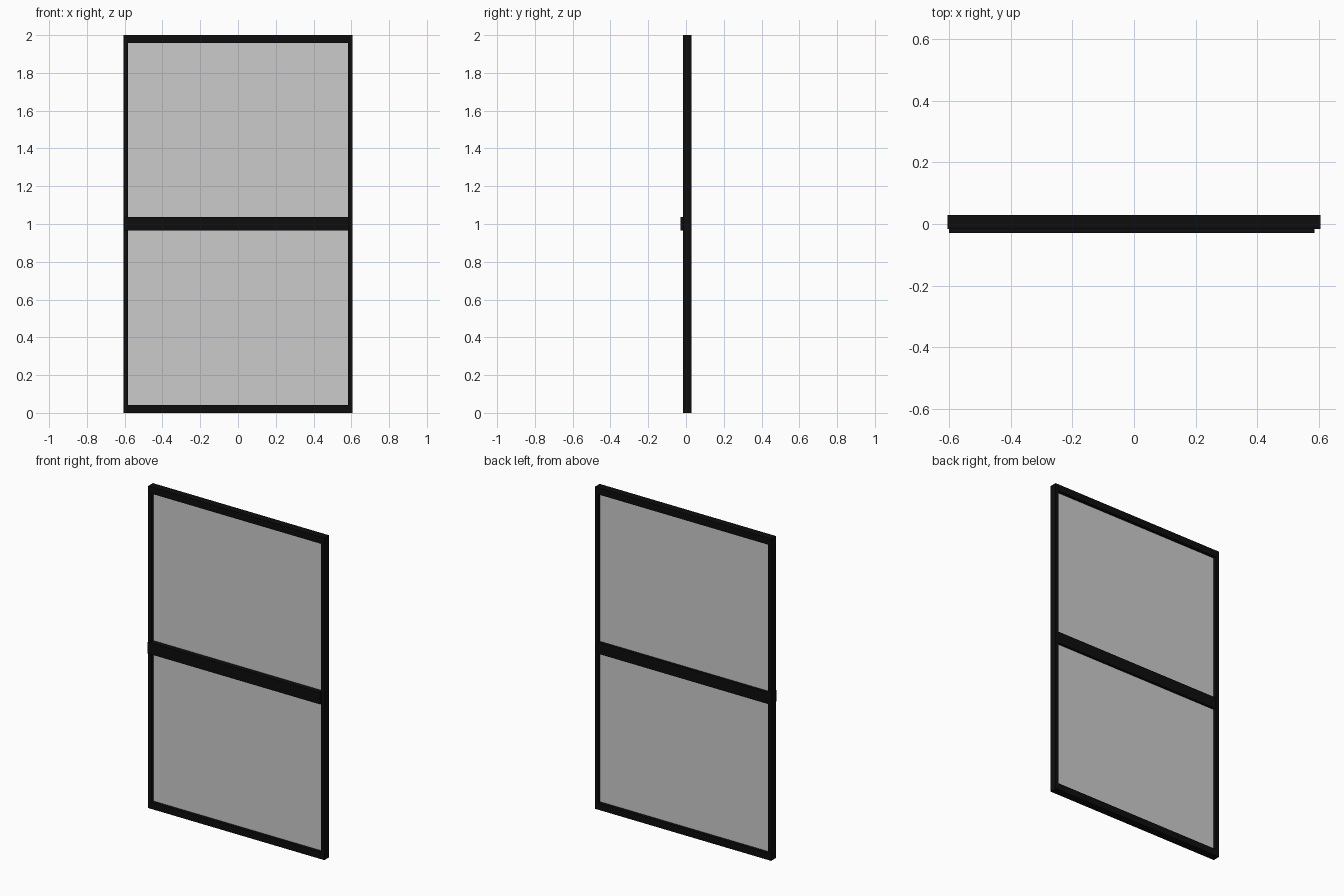
import bpy

cube = bpy.data.objects.get("Cube")
if cube:
    bpy.data.objects.remove(cube, do_unlink=True)


def material(name, value):
    mat = bpy.data.materials.new(name)
    mat.use_nodes = True
    color = (value, value, value, 1)
    mat.diffuse_color = color
    bsdf = mat.node_tree.nodes["Principled BSDF"]
    bsdf.inputs["Base Color"].default_value = color
    return mat


def box(name, x, y, z, mat):
    """Box spanning the given (low, high) ranges."""
    spans = (x, y, z)
    bpy.ops.mesh.primitive_cube_add(size=1, location=[(a + b) / 2 for a, b in spans])
    obj = bpy.context.object
    obj.name = name
    obj.scale = [b - a for a, b in spans]
    bpy.ops.object.transform_apply(location=False, rotation=False, scale=True)
    obj.data.materials.append(mat)
    return obj


black = material("black frame", 0.004)
grey = material("grey glass", 0.6)

HALF, INNER, HEIGHT, RAIL = 0.605, 0.583, 2.0, 0.042
DEPTH = (-0.017, 0.029)

# Outer frame
box("left_stile", (INNER, HALF), DEPTH, (0, HEIGHT), black)
box("right_stile", (-HALF, -INNER), DEPTH, (0, HEIGHT), black)
box("bottom_rail", (-INNER, INNER), DEPTH, (0, RAIL), black)
box("top_rail", (-INNER, INNER), DEPTH, (HEIGHT - RAIL, HEIGHT), black)

# Middle rail stands slightly proud of the front
MID = (0.966, 1.038)
box("middle_rail", (-0.6, 0.585), (-0.029, 0.025), MID, black)

# Recessed panes
GLASS = (0.003, 0.009)
box("lower_pane", (-INNER, INNER), GLASS, (RAIL, MID[0]), grey)
box("upper_pane", (-INNER, INNER), GLASS, (MID[1], HEIGHT - RAIL), grey)
